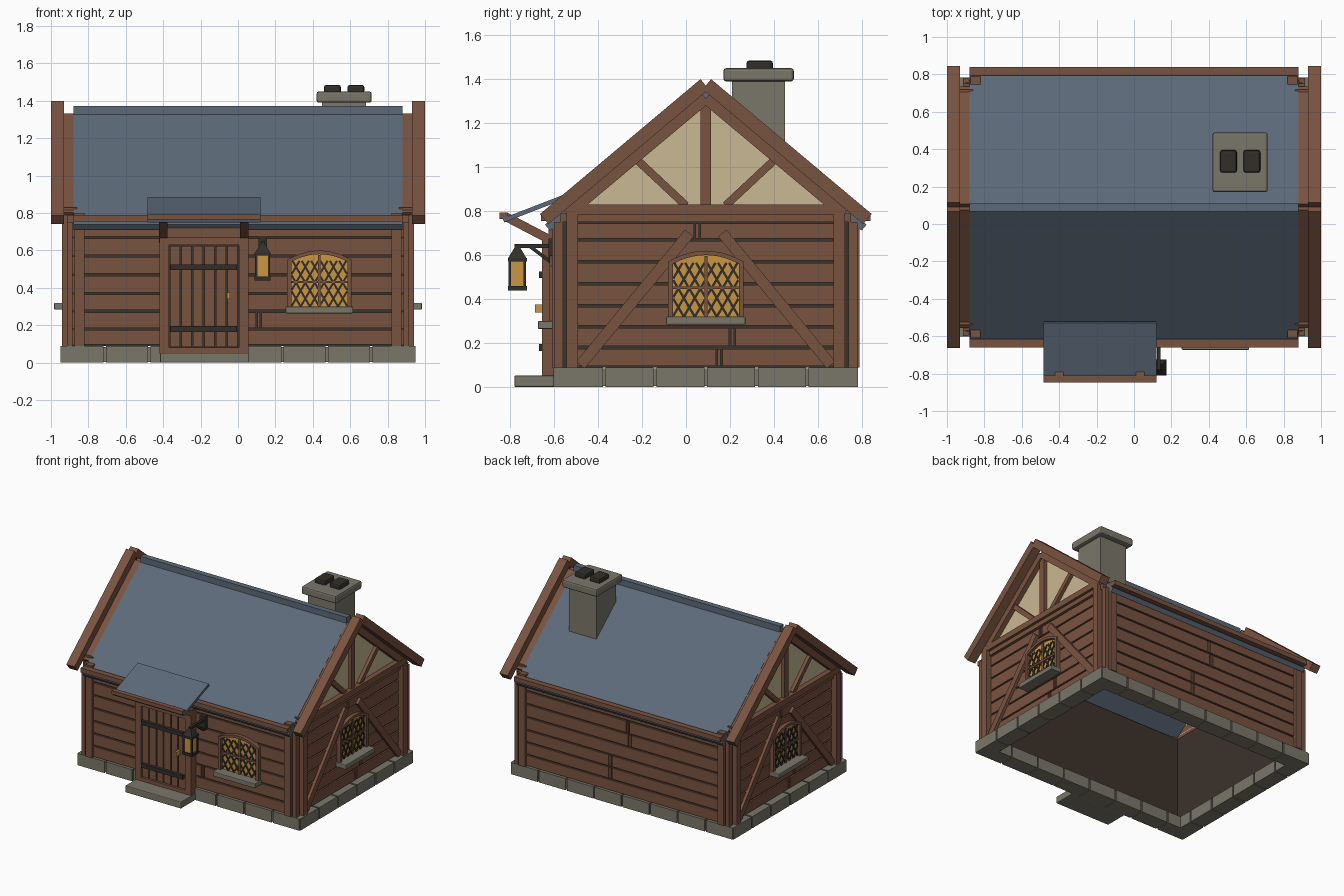
import bpy, bmesh, math
from mathutils import Matrix, Vector

old = bpy.data.objects.get("Cube")
if old:
    bpy.data.objects.remove(old, do_unlink=True)


def srgb(*rgb):
    return [((c / 255 + 0.055) / 1.055) ** 2.4 for c in rgb] + [1]


def material(name, *rgb):
    m = bpy.data.materials.new(name)
    m.use_nodes = True
    m.diffuse_color = srgb(*rgb)
    m.node_tree.nodes["Principled BSDF"].inputs["Base Color"].default_value = srgb(*rgb)
    return m


WOOD = material("brown wood", 121, 83, 64)
GAP = material("dark backing", 60, 50, 43)
SLATE = material("blue slate", 92, 106, 121)
STONE = material("grey stone", 122, 119, 106)
PLASTER = material("cream plaster", 202, 184, 147)
AMBER = material("amber glass", 203, 150, 68)
IRON = material("black iron", 50, 47, 41)


# Frames share the house centre; local -y points outward from each wall
def frame(degrees):
    return Matrix.Translation((0, 0.09, 0)) @ Matrix.Rotation(math.radians(degrees), 4, 'Z')


WORLD = Matrix()
FRONT, BACK, RIGHT, LEFT = frame(0), frame(180), frame(90), frame(-90)


def rect(x0, x1, z0, z1):
    return [(x0, z0), (x1, z0), (x1, z1), (x0, z1)]


def bar(a, b, width):
    a, b = Vector(a), Vector(b)
    d = (b - a).normalized() * width / 2
    n = Vector((-d.y, d.x))
    return [a - n, b - n, b + n, a + n]


def mirror(pts):
    return [(-x, z) for x, z in pts]


def build(name, mat, outlines, y0, y1, m=WORLD, bevel=0):
    """Extrude each x-z outline from y0 to y1 and join them as one object."""
    bm = bmesh.new()
    for pts in outlines:
        a = [bm.verts.new((x, y0, z)) for x, z in pts]
        b = [bm.verts.new((x, y1, z)) for x, z in pts]
        bm.faces.new(a)
        bm.faces.new(b[::-1])
        for i in range(len(a)):
            j = (i + 1) % len(a)
            bm.faces.new((a[j], a[i], b[i], b[j]))
    bm.transform(m)
    bmesh.ops.recalc_face_normals(bm, faces=bm.faces)
    me = bpy.data.meshes.new(name)
    bm.to_mesh(me)
    bm.free()
    me.materials.append(mat)
    ob = bpy.data.objects.new(name, me)
    bpy.context.scene.collection.objects.link(ob)
    if bevel:
        mod = ob.modifiers.new("bevel", 'BEVEL')
        mod.width, mod.segments = bevel, 2
    return ob


ROWS = [0.09, 0.18, 0.275, 0.37, 0.47, 0.57, 0.67, 0.75]


def wall(name, m, half, dist, joints):
    # Dark shell, then planks with narrow gaps
    build(name + "_shell", GAP, [rect(-half, half, 0.09, 0.75)], -dist + 0.012, -dist + 0.05, m)
    planks = []
    for i, (z0, z1) in enumerate(zip(ROWS, ROWS[1:])):
        cuts = [-half, half]
        if i in joints:
            cuts[1:1] = [joints[i], joints[i] + 0.022]
        for a, b in zip(cuts, cuts[1:]):
            planks.append(rect(a + 0.004, b - 0.004, z0 + 0.006, z1 - 0.006))
    build(name + "_planks", WOOD, planks, -dist, -dist + 0.02, m)


def foundation(name, m, half, dist):
    build(name + "_mortar", STONE, [rect(-half + 0.01, half - 0.01, 0.004, 0.085)],
          -dist + 0.01, -dist + 0.11, m)
    count = round(half * 2 / 0.225)
    step = 2 * half / count
    blocks = [rect(-half + i * step + 0.006, -half + (i + 1) * step - 0.006, 0, 0.09)
              for i in range(count)]
    build(name + "_blocks", STONE, blocks, -dist, -dist + 0.12, m)


def arch(half, base, side, rise):
    steps = [half * (1 - i / 5) for i in range(11)]
    return [(-half, base), (half, base)] + [(u, side + rise * (1 - (u / half) ** 2)) for u in steps]


def window(name, m, u, z, dist):
    m = m @ Matrix.Translation((u, -dist, z))
    inner, outer = arch(0.15, 0, 0.24, 0.04), arch(0.172, 0, 0.25, 0.05)
    build(name + "_glass", AMBER, [inner], -0.008, 0.01, m)
    n = len(inner)
    ring = [[outer[i], outer[(i + 1) % n], inner[(i + 1) % n], inner[i]] for i in range(1, n)]
    build(name + "_frame", WOOD, ring, -0.03, 0.01, m)
    # Diamond lattice, clipped to the panes
    bars, slope, w, h = [], 1.7, 0.148, 0.245
    for i in range(-7, 4):
        c = i * 0.05
        z0, z1 = max(0, (-w - c) * slope), min(h, (w - c) * slope)
        if z1 - z0 > 0.02:
            line = bar((c + z0 / slope, z0), (c + z1 / slope, z1), 0.011)
            bars += [line, mirror(line)]
    build(name + "_lattice", IRON, bars, -0.014, -0.007, m)
    build(name + "_mullions", WOOD, [rect(-0.007, 0.007, 0, 0.275), rect(-0.15, 0.15, 0.125, 0.138)],
          -0.017, -0.007, m)
    build(name + "_sill", STONE, [rect(-0.18, 0.18, -0.036, 0)], -0.083, 0.01, m, 0.005)


# Long walls
for name, m, joints in (("front_wall", FRONT, {1: 0.1}),
                        ("back_wall", BACK, {1: -0.12, 2: -0.12, 4: 0.05, 5: 0.03})):
    wall(name, m, 0.9, 0.68, joints)
    foundation(name + "_base", m, 0.95, 0.692)
    build(name + "_posts", WOOD, [rect(-0.875, -0.82, 0.09, 0.8), rect(0.82, 0.875, 0.09, 0.8)],
          -0.7, -0.64, m)
    build(name + "_eave_beam", WOOD, [rect(-0.88, 0.88, 0.755, 0.79)], -0.75, -0.705, m)
    build(name + "_corner_posts", WOOD, [rect(-0.915, -0.885, 0.09, 0.75), rect(0.885, 0.915, 0.09, 0.75)],
          -0.69, -0.65, m)

# Gable ends with timber framing
for name, m in (("right_gable", RIGHT), ("left_gable", LEFT)):
    wall(name, m, 0.675, 0.9, {0: 0.05, 1: 0.11, 6: -0.05})
    foundation(name + "_base", m, 0.692, 0.95)
    build(name + "_plaster", PLASTER, [[(-0.62, 0.78), (0.62, 0.78), (0, 1.3)]], -0.895, -0.86, m)
    build(name + "_plate", WOOD, [rect(-0.66, 0.66, 0.75, 0.79)], -0.915, -0.86, m)
    build(name + "_tie_beam", WOOD, [rect(-0.63, 0.63, 0.785, 0.83)], -0.935, -0.86, m)
    post = rect(0.58, 0.633, 0.09, 0.79)
    build(name + "_posts", WOOD, [post, mirror(post)], -0.94, -0.88, m)
    low = bar((0.57, 0.1), (0.075, 0.7), 0.05)
    build(name + "_wall_braces", WOOD, [low, mirror(low)], -0.922, -0.89, m)
    high = bar((0.32, 1.04), (0.09, 0.825), 0.036)
    build(name + "_truss", WOOD, [rect(-0.024, 0.024, 0.82, 1.31), high, mirror(high)],
          -0.92, -0.88, m)
    rafter = bar((0, 1.312), (0.63, 0.785), 0.05)
    build(name + "_rafters", WOOD, [rafter, mirror(rafter)], -0.932, -0.87, m)
    barge = bar((0.005, 1.377), (0.735, 0.764), 0.06)
    build(name + "_bargeboards", WOOD, [barge, mirror(barge)], -1.0, -0.93, m)
    window(name + "_window", m, 0, 0.32, 0.9)

window("front_window", FRONT, 0.435, 0.3, 0.68)

# Roof slopes and ridge, swept along the house
slope = bar((0, 1.322), (0.72, 0.725), 0.035)
build("roof_slopes", SLATE, [slope, mirror(slope)], -0.88, 0.88, RIGHT)
build("roof_ridge", SLATE, [rect(-0.022, 0.022, 1.31, 1.372)], -0.88, 0.88, RIGHT)

# Chimney
build("chimney_stack", STONE, [rect(0.45, 0.685, 0.98, 1.4)], 0.21, 0.45)
build("chimney_cap", STONE, [rect(0.42, 0.715, 1.39, 1.45)], 0.17, 0.49, bevel=0.012)
build("chimney_pots", IRON, [rect(0.46, 0.55, 1.44, 1.485), rect(0.585, 0.675, 1.44, 1.485)],
      0.275, 0.395, bevel=0.012)

# Door
build("door_back", GAP, [rect(-0.37, 0.005, 0.05, 0.64)], -0.635, -0.58)
pitch = 0.37 / 6
build("door_planks", WOOD, [rect(-0.368 + i * pitch + 0.004, -0.368 + (i + 1) * pitch - 0.004, 0.085, 0.625)
                            for i in range(6)], -0.645, -0.62)
build("door_straps", IRON, [rect(-0.36, -0.005, z, z + 0.03) for z in (0.165, 0.495)], -0.668, -0.64)
build("door_handle", AMBER, [rect(-0.058, -0.042, 0.34, 0.375)], -0.687, -0.64)
build("door_frame", WOOD, [rect(-0.42, -0.37, 0.05, 0.66), rect(0.005, 0.055, 0.05, 0.66),
                           rect(-0.42, 0.055, 0.63, 0.67), rect(-0.37, 0.005, 0.05, 0.08)], -0.654, -0.58)
build("door_header", WOOD, [rect(-0.42, 0.055, 0.67, 0.74)], -0.625, -0.58)
build("door_step", STONE, [rect(-0.417, 0.06, 0, 0.053)], -0.78, -0.6, bevel=0.006)

# Porch canopy; profiles lie in the side plane
build("porch_roof", SLATE, [bar((-0.92, 0.758), (-0.615, 0.876), 0.02)], -0.12, 0.485, RIGHT)
build("porch_beam", WOOD, [rect(-0.938, -0.9, 0.765, 0.793)], -0.12, 0.485, RIGHT)
for side, x in (("left", 0.033), ("right", -0.4)):
    build("porch_brace_" + side, WOOD, [bar((-0.69, 0.66), (-0.91, 0.775), 0.04)],
          -x - 0.022, -x + 0.022, RIGHT)

# Hanging lantern
LX, LY = 0.132, -0.767
build("lantern_wall_plate", IRON, [rect(LX - 0.022, LX + 0.022, 0.57, 0.675)], -0.625, -0.59)
build("lantern_bracket", IRON, [rect(-0.87, -0.69, 0.632, 0.65), bar((-0.7, 0.565), (-0.8, 0.64), 0.016)],
      -LX - 0.01, -LX + 0.01, RIGHT)
build("lantern_glass", AMBER, [rect(LX - 0.032, LX + 0.032, 0.45, 0.58)], LY - 0.032, LY + 0.032)
build("lantern_plates", IRON, [rect(LX - 0.043, LX + 0.043, 0.44, 0.46),
                               rect(LX - 0.043, LX + 0.043, 0.572, 0.588)], LY - 0.043, LY + 0.043)
for i, dy in enumerate((-0.034, 0.034)):
    build(f"lantern_corners_{i}", IRON, [rect(LX + s - 0.006, LX + s + 0.006, 0.45, 0.58)
                                         for s in (-0.034, 0.034)], LY + dy - 0.006, LY + dy + 0.006)
bpy.ops.mesh.primitive_cone_add(vertices=4, radius1=0.058, radius2=0.016, depth=0.05,
                                location=(LX, LY, 0.612), rotation=(0, 0, math.radians(45)))
cap = bpy.context.object
cap.name = "lantern_cap"
cap.data.materials.append(IRON)
